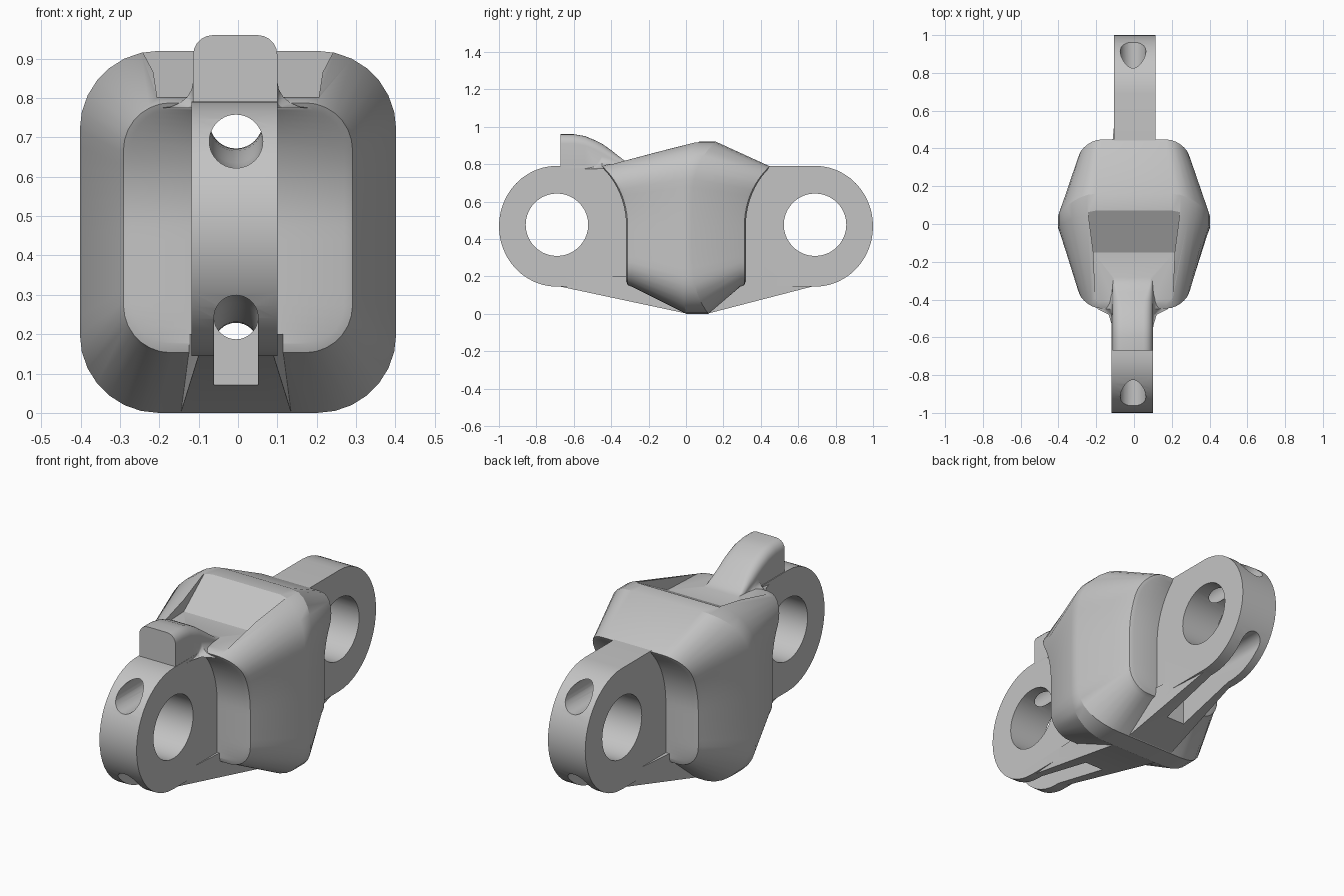
import bpy, bmesh, math
from math import sin, cos, pi, sqrt

if "Cube" in bpy.data.objects:
    bpy.data.objects.remove(bpy.data.objects["Cube"])

grey = bpy.data.materials.new("cast grey")
grey.diffuse_color = (0.55, 0.55, 0.55, 1)
grey.use_nodes = True
grey.node_tree.nodes["Principled BSDF"].inputs["Base Color"].default_value = grey.diffuse_color


def loft(name, rings, strip_caps=False):
    """Skin a list of equal-length point rings and close the ends."""
    bm = bmesh.new()
    rows = [[bm.verts.new(p) for p in ring] for ring in rings]
    n = len(rows[0])
    for a, b in zip(rows, rows[1:]):
        for i in range(n):
            j = (i + 1) % n
            bm.faces.new((a[i], a[j], b[j], b[i]))
    for row in (rows[0], rows[-1]):
        if strip_caps:
            for i in range(n // 2 - 1):
                bm.faces.new((row[i], row[i + 1], row[n - 2 - i], row[n - 1 - i]))
        else:
            bm.faces.new(row)
    bmesh.ops.recalc_face_normals(bm, faces=bm.faces)
    me = bpy.data.meshes.new(name)
    bm.to_mesh(me)
    bm.free()
    ob = bpy.data.objects.new(name, me)
    bpy.context.collection.objects.link(ob)
    me.materials.append(grey)
    return ob


def combine(target, tool, op):
    """Apply one boolean and discard the tool."""
    tool.hide_render = True
    m = target.modifiers.new("cut", 'BOOLEAN')
    m.operation, m.object, m.solver = op, tool, 'EXACT'
    bpy.context.view_layer.objects.active = target
    bpy.ops.object.modifier_apply(modifier=m.name)
    bpy.data.objects.remove(tool, do_unlink=True)


def rounded(hx, z0, z1, r, yf):
    """Rounded rectangle in x/z, with y given as a function of z."""
    half = []
    for k in range(8):
        a = -pi / 2 + k * pi / 14
        half.append((hx - r + r * cos(a), z0 + r + r * sin(a)))
    for k in range(1, 12):
        half.append((hx, z0 + r + (z1 - z0 - 2 * r) * k / 12))
    for k in range(8):
        a = k * pi / 14
        half.append((hx - r + r * cos(a), z1 - r + r * sin(a)))
    pts = half + [(-x, z) for x, z in reversed(half)]
    return [(x, yf(z), z) for x, z in pts]


def box_ring(cx, hx, y, z0, z1):
    return [(cx - hx, y, z0), (cx + hx, y, z0), (cx + hx, y, z1), (cx - hx, y, z1)]


def circle(y, z, r, n=32):
    return [(-0.005 + r * cos(2 * pi * i / n), y, z + r * sin(2 * pi * i / n)) for i in range(n)]


# Main body: hollowed end faces follow the lug eyes
def face_y(z):
    d = max(0, z - 0.47) * 0.9
    return 0.69 - sqrt(0.37 ** 2 - d * d)


def peak(z, base, rise):
    return base + rise * ((z - 0.46) / 0.46) ** 4


body = loft("link_body", [
    rounded(0.27, 0.175, 0.772, 0.10, lambda z: -face_y(z)),
    rounded(0.291, 0.153, 0.788, 0.12, lambda z: 0.008 - face_y(z)),
    rounded(0.30, 0.145, 0.795, 0.13, lambda z: 0.03 - face_y(z)),
    rounded(0.402, 0, 0.92, 0.20, lambda z: peak(z, -0.02, 0.07 if z > 0.46 else 0.02)),
    rounded(0.402, 0, 0.92, 0.20, lambda z: peak(z, 0.03, 0.13 if z > 0.46 else 0.09)),
    rounded(0.30, 0.145, 0.795, 0.13, lambda z: face_y(z) - 0.03),
    rounded(0.291, 0.153, 0.788, 0.12, lambda z: face_y(z) - 0.008),
    rounded(0.27, 0.175, 0.772, 0.10, lambda z: face_y(z)),
], strip_caps=True)

# Recess in the sloping top
notch = loft("notch_cutter", [
    box_ring(0, 0.20, -0.52, 0.80, 1.1),
    box_ring(0, 0.215, -0.15, 0.803, 1.1),
    box_ring(0, 0.245, 0.075, 0.922, 1.1)])
combine(body, notch, 'DIFFERENCE')

# Rounded lugs at both ends
for s, x0, x1 in ((-1, -0.118, 0.101), (1, -0.105, 0.115)):
    prof = [(0.05, 0.145)]
    for k in range(25):
        a = -pi / 2 + k * pi / 24
        prof.append((0.69 + 0.31 * cos(a), 0.468 + 0.323 * sin(a)))
    prof.append((0.05, 0.791))
    lug = loft("lug", [[(x, s * y, z) for y, z in prof] for x in (x0, x1)])
    combine(body, lug, 'UNION')

# Tapered webs under the lugs
web = loft("web", [
    box_ring(-0.005, 0.095, -0.68, 0.147, 0.2),
    box_ring(-0.005, 0.14, 0.0, 0.002, 0.2),
    box_ring(-0.005, 0.14, 0.12, 0.002, 0.2),
    box_ring(0.005, 0.095, 0.68, 0.147, 0.2)])
combine(body, web, 'UNION')

# Upright lip on the front lug, with filleted base
rings = []
for y, h, fl in ((-0.67, 0.96, 0.001), (-0.60, 0.96, 0.001), (-0.54, 0.95, 0.002),
                 (-0.48, 0.925, 0.02), (-0.45, 0.91, 0.08), (-0.40, 0.875, 0.08),
                 (-0.36, 0.843, 0.07), (-0.32, 0.812, 0.06), (-0.24, 0.79, 0.05)):
    w, zb = 0.107, 0.775
    fh = min(fl, (h - zb) * 0.5)
    r = min(0.05, (h - zb) * 0.45)
    half = []
    for k in range(6):
        a = k * pi / 10
        half.append((w + fl - fl * sin(a), zb + fh - fh * cos(a)))
    for k in range(6):
        a = k * pi / 10
        half.append((w - r + r * cos(a), h - r + r * sin(a)))
    pts = half + [(-x, z) for x, z in reversed(half)]
    rings.append([(x - 0.007, y, z) for x, z in pts])
combine(body, loft("lip", rings), 'UNION')

# Pin holes through the lugs
for s in (-1, 1):
    pin = loft("pin_cutter", [[(x, s * 0.69 + 0.167 * cos(2 * pi * i / 40),
                                0.476 + 0.167 * sin(2 * pi * i / 40)) for i in range(40)]
                              for x in (-0.5, 0.5)])
    combine(body, pin, 'DIFFERENCE')

# Two bowed lengthwise passages, the lower one opening into slots
for z, bow, r in ((0.69, 0.05, 0.068), (0.243, -0.07, 0.056)):
    rings = []
    for k in range(-6, 7):
        y = k * 0.32 / 6
        rings.append(circle(y, z + bow * cos(y / 0.32 * pi / 2), r))
    rings = [circle(-1.1, z, r)] + rings + [circle(1.1, z, r)]
    combine(body, loft("passage_cutter", rings), 'DIFFERENCE')
for s in (-1, 1):
    slot = loft("slot_cutter", [box_ring(-0.005, 0.0555, s * y, -0.1, 0.244) for y in (0.322, 1.1)])
    combine(body, slot, 'DIFFERENCE')

# Smooth shading with crisp edges
bpy.ops.object.select_all(action='DESELECT')
body.select_set(True)
bpy.context.view_layer.objects.active = body
bpy.ops.object.shade_smooth_by_angle(angle=math.radians(25))
